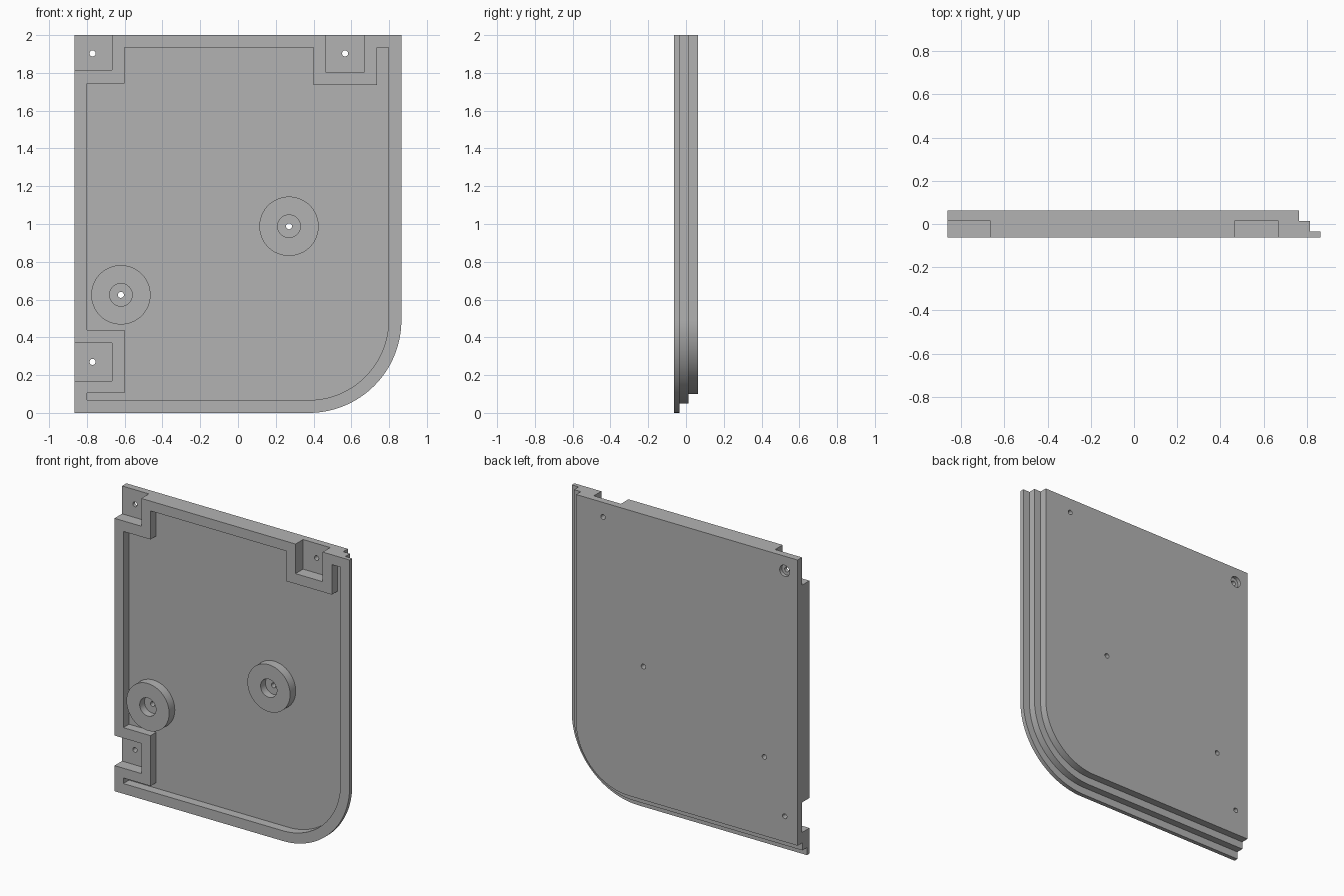
import bpy, bmesh
from math import sin, cos, pi, radians

cube = bpy.data.objects.get("Cube")
if cube:
    bpy.data.objects.remove(cube, do_unlink=True)

grey = bpy.data.materials.new("plain grey")
grey.use_nodes = True
COLOUR = (0.45, 0.45, 0.45, 1)
grey.diffuse_color = COLOUR
grey.node_tree.nodes["Principled BSDF"].inputs["Base Color"].default_value = COLOUR

W, FRONT, BACK, FLOOR = 0.865, -0.0625, 0.0625, -0.003
ARC_X, ARC_Z, ARC_R = 0.375, 0.49, 0.49


def arc(inset, steps=32):
    """Rounded lower corner, from the bottom edge up to the side edge."""
    r = ARC_R - inset
    return [(ARC_X + r * sin(i * pi / 2 / steps), ARC_Z - r * cos(i * pi / 2 / steps))
            for i in range(steps + 1)]


def circle(x, z, r, n=40):
    return [(x + r * cos(2 * pi * i / n), z + r * sin(2 * pi * i / n)) for i in range(n)]


def loft(name, sections):
    """Solid through (y, outline) sections that all have the same point count."""
    bm = bmesh.new()
    rings = [[bm.verts.new((x, y, z)) for x, z in pts] for y, pts in sections]
    for a, b in zip(rings, rings[1:]):
        for i in range(len(a)):
            j = (i + 1) % len(a)
            bm.faces.new((a[i], a[j], b[j], b[i]))
    bm.faces.new(rings[0])
    bm.faces.new(rings[-1])
    bmesh.ops.recalc_face_normals(bm, faces=bm.faces)
    mesh = bpy.data.meshes.new(name)
    bm.to_mesh(mesh)
    bm.free()
    mesh.materials.append(grey)
    ob = bpy.data.objects.new(name, mesh)
    bpy.context.collection.objects.link(ob)
    return ob


def prism(name, pts, y0, y1):
    return loft(name, [(y0, pts), (y1, pts)])


def rect(x0, x1, z0, z1):
    return [(x0, z0), (x1, z0), (x1, z1), (x0, z1)]


def cut(ob, pts, y0, y1):
    cutter = prism("cutter", pts, y0, y1)
    cutter.hide_render = True
    mod = ob.modifiers.new("cut", "BOOLEAN")
    mod.operation, mod.solver, mod.object = "DIFFERENCE", "EXACT", cutter
    bpy.context.view_layer.objects.active = ob
    bpy.ops.object.modifier_apply(modifier=mod.name)
    bpy.data.objects.remove(cutter, do_unlink=True)


def smooth(ob):
    bpy.ops.object.select_all(action="DESELECT")
    ob.select_set(True)
    bpy.context.view_layer.objects.active = ob
    bpy.ops.object.shade_smooth_by_angle(angle=radians(30))


# Panel with a stepped edge along the bottom and the rounded side
def outline(inset):
    return [(-W, 2), (-W, inset)] + arc(inset) + [(W - inset, 2)]


steps = [(0, FRONT), (0, -0.035), (0.05, -0.035), (0.05, 0.013), (0.1, 0.013), (0.1, BACK)]
panel = loft("panel", [(y, outline(inset)) for inset, y in steps])

# Front pocket, wrapping around the three mounting blocks
pocket = [(-0.80, 0.068), *arc(0.068), (0.797, 1.935), (0.735, 1.935), (0.735, 1.735),
          (0.40, 1.735), (0.40, 1.935), (-0.60, 1.935), (-0.60, 1.745), (-0.80, 1.745),
          (-0.80, 0.44), (-0.60, 0.44), (-0.60, 0.105), (-0.80, 0.105)]
cut(panel, pocket, FRONT - 0.1, FLOOR)

# Mounting notches
for notch in (rect(-1, -0.668, 1.815, 2.1), rect(0.467, 0.667, 1.803, 2.1),
              rect(-1, -0.668, 0.17, 0.37)):
    cut(panel, notch, FRONT - 0.1, 0.0165)

# Screw holes, one of them countersunk from the back
bosses = {"right_boss": (-0.62, 0.625), "left_boss": (0.27, 0.988)}
for x, z in [(-0.77, 1.903), (0.567, 1.903), (-0.77, 0.27), *bosses.values()]:
    cut(panel, circle(x, z, 0.016, 24), -0.2, 0.2)
cut(panel, circle(-0.77, 1.903, 0.037, 32), 0.04, 0.2)
smooth(panel)

# Round bosses with a recessed screw seat
for name, (x, z) in bosses.items():
    boss = prism(name, circle(x, z, 0.157, 64), FRONT, FLOOR)
    cut(boss, circle(x, z, 0.06), FRONT - 0.1, -0.012)
    cut(boss, circle(x, z, 0.016, 24), -0.2, 0.2)
    smooth(boss)
